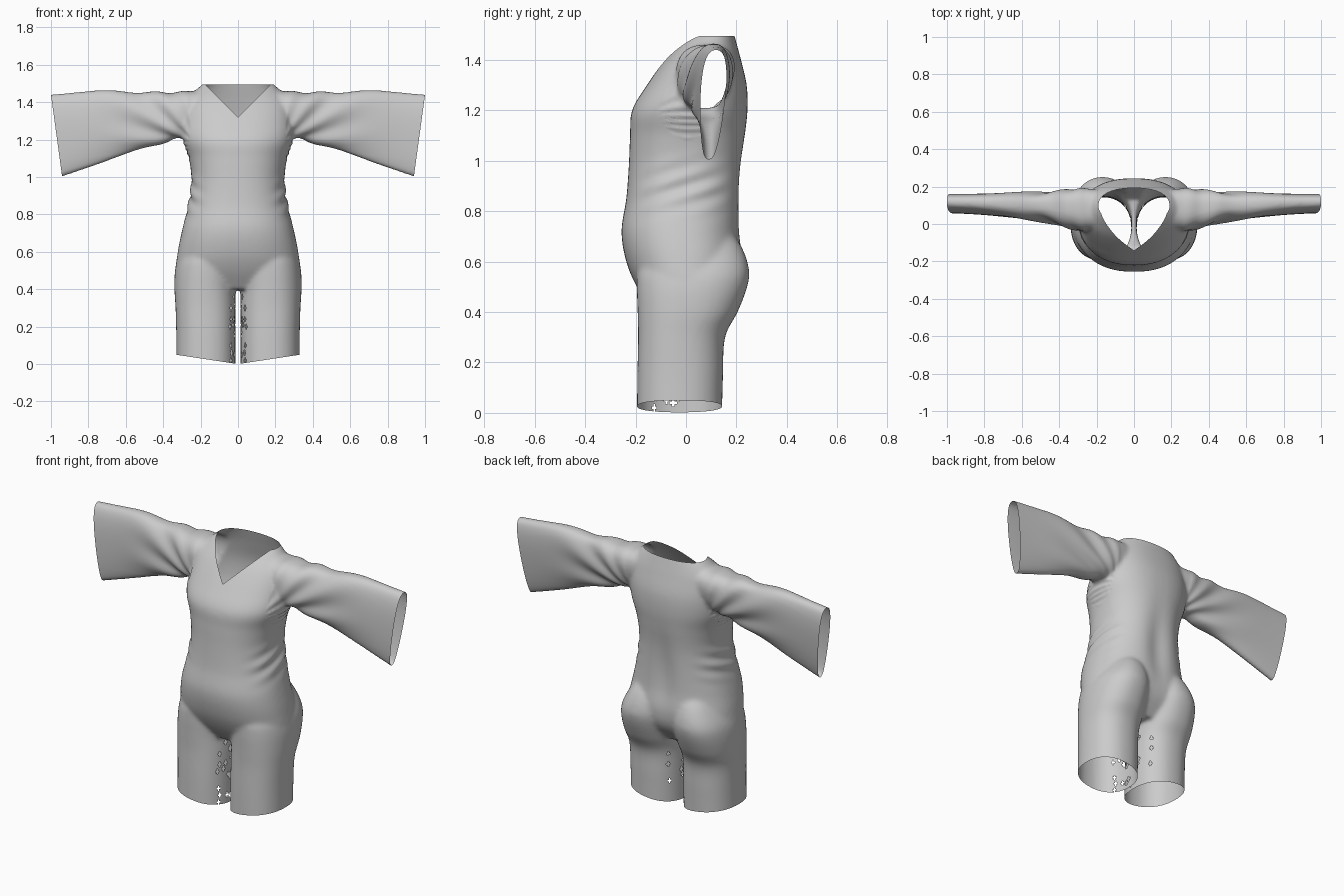
import bpy, bmesh, math, random
from mathutils import Vector

if "Cube" in bpy.data.objects:
    bpy.data.objects.remove(bpy.data.objects["Cube"])

N = 48


def spline(rows, steps=6):
    """Catmull-Rom interpolation of parameter rows."""
    out = []
    for i in range(len(rows) - 1):
        p = [rows[max(i - 1, 0)], rows[i], rows[i + 1], rows[min(i + 2, len(rows) - 1)]]
        for s in range(steps):
            t = s / steps
            out.append([0.5 * (2 * b + (c - a) * t + (2 * a - 5 * b + 4 * c - d) * t * t
                               + (3 * b - a - 3 * c + d) * t ** 3) for a, b, c, d in zip(*p)])
    return out + [list(rows[-1])]


def sgn_pow(v, e):
    return math.copysign(abs(v) ** e, v)


def loft(bm, rings):
    loops = [[bm.verts.new(p) for p in ring] for ring in rings]
    for a, b in zip(loops, loops[1:]):
        for i in range(N):
            j = (i + 1) % N
            bm.faces.new((a[i], a[j], b[j], b[i]))
    bm.faces.new(loops[0])
    bm.faces.new(loops[-1])


def upright_ring(z, cx, hw, yf, yb, e=0.88):
    ring, cy, ry = [], (yf + yb) / 2, (yb - yf) / 2
    for i in range(N):
        a = math.tau * i / N
        ring.append((cx + hw * sgn_pow(math.cos(a), e), cy + ry * sgn_pow(math.sin(a), e), z))
    return ring


def sleeve_ring(x, zt, zb, yt, yl, ht, hl, side):
    ring = []
    for i in range(N):
        a = math.tau * i / N
        t = (sgn_pow(math.sin(a), 0.9) + 1) / 2
        y = yl + (yt - yl) * t + (hl + (ht - hl) * t) * sgn_pow(math.cos(a), 0.75)
        ring.append((side * x, y, zb + (zt - zb) * t))
    return ring


# torso: z, half width, front y, back y
torso = [(0.40, 0.24, -0.13, 0.13), (0.50, 0.325, -0.195, 0.205), (0.60, 0.322, -0.237, 0.228),
         (0.72, 0.298, -0.256, 0.22), (0.85, 0.266, -0.237, 0.22), (0.98, 0.249, -0.227, 0.225),
         (1.10, 0.263, -0.222, 0.237), (1.20, 0.295, -0.214, 0.245), (1.30, 0.295, -0.155, 0.241),
         (1.40, 0.275, -0.085, 0.218), (1.46, 0.23, -0.03, 0.202), (1.53, 0.15, 0.04, 0.183)]
# leg: z, centre x, half width, front y, back y
leg = [(-0.04, 0.172, 0.158, -0.195, 0.142), (0.15, 0.172, 0.158, -0.193, 0.147),
       (0.30, 0.174, 0.16, -0.19, 0.155), (0.40, 0.176, 0.164, -0.192, 0.205),
       (0.50, 0.172, 0.165, -0.195, 0.243), (0.57, 0.165, 0.155, -0.19, 0.25),
       (0.66, 0.15, 0.12, -0.15, 0.22), (0.74, 0.14, 0.08, -0.08, 0.16)]
# sleeve: x, top z, bottom z, top centre y, bottom centre y, top and bottom half depth
sleeve = [(0.12, 1.465, 1.24, 0.09, 0.07, 0.10, 0.08), (0.28, 1.458, 1.215, 0.085, 0.065, 0.125, 0.10),
          (0.45, 1.452, 1.168, 0.098, 0.075, 0.095, 0.065), (0.70, 1.464, 1.083, 0.11, 0.088, 0.075, 0.045),
          (0.88, 1.452, 1.021, 0.117, 0.09, 0.062, 0.038), (1.06, 1.435, 0.96, 0.12, 0.09, 0.058, 0.034)]

bm = bmesh.new()
loft(bm, [upright_ring(z, 0, w, f, b) for z, w, f, b in spline(torso)])
for side in (1, -1):
    loft(bm, [upright_ring(z, side * c, w, f, b) for z, c, w, f, b in spline(leg)])
    loft(bm, [sleeve_ring(*r, side) for r in spline(sleeve)])
bmesh.ops.recalc_face_normals(bm, faces=bm.faces)
src = bpy.data.meshes.new("solid")
bm.to_mesh(src)
bm.free()

# fuse the solids into one skin
solid = bpy.data.objects.new("solid", src)
bpy.context.collection.objects.link(solid)
m = solid.modifiers.new("fuse", 'REMESH')
m.mode = 'VOXEL'
m.voxel_size = 0.01
m = solid.modifiers.new("soften", 'SMOOTH')
m.iterations = 12
skin = bpy.data.meshes.new_from_object(solid.evaluated_get(bpy.context.evaluated_depsgraph_get()))
bpy.data.objects.remove(solid)

bm = bmesh.new()
bm.from_mesh(skin)
bm.normal_update()


def gauss(v, c, w):
    return math.exp(-((v - c) / w) ** 2)


# cloth folds: sleeve pleats from the armpit, waist creases, back furrow
moves = []
for v in bm.verts:
    x, y, z = abs(v.co.x), v.co.y, v.co.z
    d = 0
    if x > 0.26 and z > 1.0:
        ang = math.atan2(z - 1.17, x - 0.22)
        d += 0.007 * math.sin(15 * ang + 5 * y) * gauss(x, 0.48, 0.2)
    d += 0.006 * math.sin(75 * z - 25 * y) * gauss(z, 0.9, 0.08) * gauss(x, 0.27, 0.06)
    if y > 0.1:
        d -= 0.02 * gauss(x, 0, 0.07) * gauss(z, 0.82, 0.22)
    moves.append(v.co + v.normal * d)
for v, co in zip(bm.verts, moves):
    v.co = co


def cut(co, no, **kw):
    geom = bm.verts[:] + bm.edges[:] + bm.faces[:]
    bmesh.ops.bisect_plane(bm, geom=geom, dist=1e-5, plane_co=co, plane_no=no, **kw)


# right half only, then open the cuff, hem and neck
cut((0, 0, 0), (1, 0, 0), clear_inner=True)
cut((1.0, 0, 1.44), (0.44, 0, -0.06), clear_outer=True)
cut((0, 0, 0), (-0.05, 0, 0.33), clear_inner=True)
cut((0, 0, 1.495), (0, 0, 1), clear_outer=True)
v_no = Vector((-0.17, 0, 0.17))
v_co = Vector((0, 0, 1.32))
cut(v_co, v_no)
bmesh.ops.delete(bm, context='FACES', geom=[
    f for f in bm.faces if f.calc_center_median().y < 0.13
    and (f.calc_center_median() - v_co).dot(v_no) > 0])

# worn holes on the inner thigh
random.seed(4)
thigh = [f.calc_center_median() for f in bm.faces]
thigh = [c for c in thigh if c.x < 0.05 and c.z < 0.38]
holes = random.sample(thigh, min(28, len(thigh)))
bmesh.ops.delete(bm, context='FACES', geom=[
    f for f in bm.faces if f.calc_center_median().x < 0.1 and f.calc_center_median().z < 0.42
    and any((f.calc_center_median() - h).length < 0.011 for h in holes)])

for f in bm.faces:
    f.smooth = True
bm.to_mesh(skin)
bm.free()

garment = bpy.data.objects.new("wide_sleeved_suit", skin)
bpy.context.collection.objects.link(garment)
mir = garment.modifiers.new("mirror", 'MIRROR')
mir.merge_threshold = 0.0005
